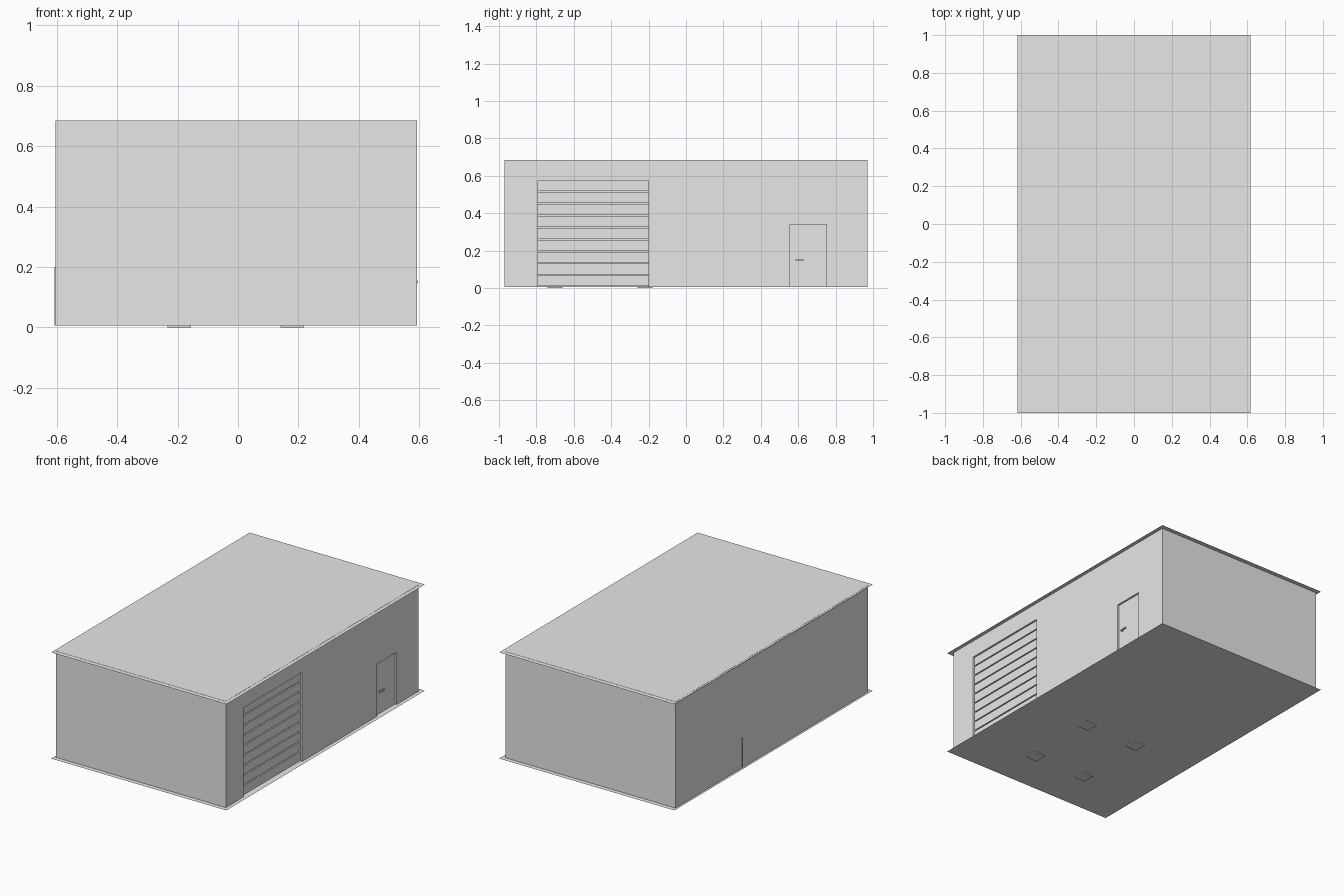
import bpy

cube = bpy.data.objects.get("Cube")
if cube:
    bpy.data.objects.remove(cube, do_unlink=True)

# One plain grey for the whole building
grey = bpy.data.materials.new("plain_grey")
grey.use_nodes = True
grey.diffuse_color = (0.8, 0.8, 0.8, 1)
grey.node_tree.nodes["Principled BSDF"].inputs["Base Color"].default_value = (0.8, 0.8, 0.8, 1)


def box(name, x, y, z):
    """Box spanning the (low, high) pairs on each axis."""
    bpy.ops.mesh.primitive_cube_add(size=1, location=[sum(p) / 2 for p in (x, y, z)])
    ob = bpy.context.object
    ob.name = name
    ob.scale = [p[1] - p[0] for p in (x, y, z)]
    bpy.ops.object.transform_apply(location=False, rotation=False, scale=True)
    ob.data.materials.append(grey)
    return ob


def sheet(name, half_x, half_y, z):
    """Paper-thin horizontal sheet."""
    bpy.ops.mesh.primitive_plane_add(size=2, location=(0, 0, z))
    ob = bpy.context.object
    ob.name = name
    ob.scale = (half_x, half_y, 1)
    bpy.ops.object.transform_apply(location=False, rotation=False, scale=True)
    ob.data.materials.append(grey)
    return ob


FLOOR, TOP = 0.007, 0.685
WALL_X = 0.593          # outer face of the wall with the doors
LEAF_X = 0.581          # outer face of the recessed doors
BACK_X = 0.571          # bottom of the door recesses
GATE_Y, GATE_TOP = (-0.79, -0.20), 0.575
DOOR_Y, DOOR_TOP = (0.555, 0.75), 0.34

# Shell, floor sheet and roof sheet with overhang
walls = box("walls", (-0.605, WALL_X), (-0.97, 0.97), (FLOOR, TOP))
sheet("floor", 0.618, 1.0, FLOOR)
sheet("roof", 0.618, 1.0, TOP - 0.001)

# Recesses for the two doors
for name, span, top in (("gate", GATE_Y, GATE_TOP), ("door", DOOR_Y, DOOR_TOP)):
    cutter = box(name + "_cutter", (BACK_X, 0.7), span, (-0.1, top))
    cutter.hide_render = True
    cutter.hide_set(True)
    cutter.display_type = 'WIRE'
    cut = walls.modifiers.new(name + "_opening", 'BOOLEAN')
    cut.object = cutter
    cut.operation = 'DIFFERENCE'
    cut.solver = 'EXACT'

# Sectional gate made of nine slats with narrow gaps
SLATS, PITCH, GAP = 9, 0.0637, 0.007
for i in range(SLATS):
    low = 0.01 + i * PITCH
    high = min(low + PITCH - GAP, GATE_TOP)
    box(f"gate_slat_{i + 1}", (BACK_X - 0.005, LEAF_X), GATE_Y, (low, high))

# Side door with lever handle
box("door_leaf", (BACK_X - 0.005, LEAF_X), DOOR_Y, (FLOOR, DOOR_TOP))
box("handle_stem", (LEAF_X - 0.002, 0.592), (0.585, 0.593), (0.147, 0.155))
box("handle_lever", (0.589, 0.597), (0.585, 0.628), (0.147, 0.155))

# Narrow strip on the opposite wall
box("wall_strip", (-0.608, -0.604), (0.297, 0.301), (FLOOR, 0.2))

# Four pads under the floor
for i, x in enumerate((-0.194, 0.18)):
    for j, y in enumerate((-0.70, -0.22)):
        box(f"floor_pad_{i}_{j}", (x - 0.039, x + 0.039), (y - 0.04, y + 0.04), (0, FLOOR))
